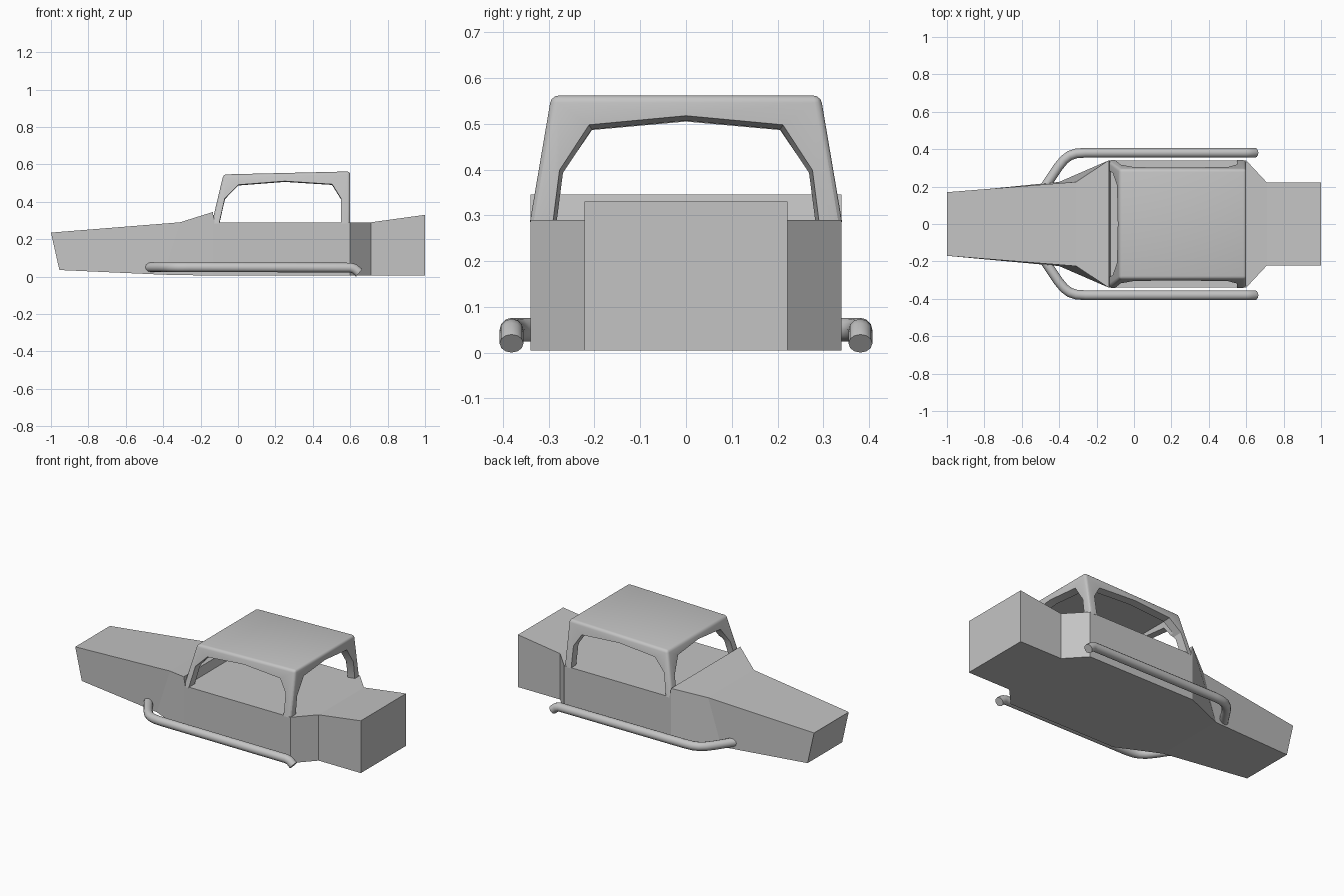
import bpy, bmesh

cube = bpy.data.objects.get("Cube")
if cube:
    bpy.data.objects.remove(cube)

GREY = (0.55, 0.55, 0.55, 1)
mat = bpy.data.materials.new("plain grey")
mat.use_nodes = True
mat.diffuse_color = GREY
mat.node_tree.nodes["Principled BSDF"].inputs["Base Color"].default_value = GREY


def add_object(name, data):
    ob = bpy.data.objects.new(name, data)
    bpy.context.collection.objects.link(ob)
    return ob


def loft(name, rings):
    """Closed solid through rings of equal point count."""
    bm = bmesh.new()
    loops = [[bm.verts.new(p) for p in ring] for ring in rings]
    n = len(loops[0])
    for a, b in zip(loops, loops[1:]):
        for i in range(n):
            j = (i + 1) % n
            bm.faces.new((a[i], a[j], b[j], b[i]))
    bm.faces.new(loops[0])
    bm.faces.new(loops[-1])
    bmesh.ops.recalc_face_normals(bm, faces=bm.faces)
    me = bpy.data.meshes.new(name)
    bm.to_mesh(me)
    bm.free()
    me.materials.append(mat)
    return add_object(name, me)


def baked(ob):
    """Replace an object by its evaluated mesh."""
    bpy.context.view_layer.update()
    me = bpy.data.meshes.new_from_object(
        ob.evaluated_get(bpy.context.evaluated_depsgraph_get()))
    name = ob.name
    bpy.data.objects.remove(ob)
    return add_object(name, me)


def smooth(ob, angle):
    bpy.ops.object.select_all(action='DESELECT')
    ob.select_set(True)
    bpy.context.view_layer.objects.active = ob
    bpy.ops.object.shade_smooth_by_angle(angle=angle)


def rect(x0, x1, w, z0, z1):
    return [(x0, -w, z0), (x0, w, z0), (x1, w, z1), (x1, -w, z1)]


# Body: nose, cowl, cabin tub and tail as one lofted hull
body = loft("body", [
    rect(-0.955, -1.0, 0.17, 0.035, 0.235),
    rect(-0.40, -0.31, 0.225, 0.01, 0.29),
    rect(-0.135, -0.135, 0.34, 0.005, 0.345),
    rect(-0.125, -0.125, 0.34, 0.005, 0.29),
    rect(0.60, 0.60, 0.34, 0.005, 0.29),
    rect(0.71, 0.71, 0.222, 0.005, 0.29),
    rect(1.0, 1.0, 0.222, 0.005, 0.33)])

# Shallow recessed panel on the nose
bm = bmesh.new()
bm.from_mesh(body.data)
nose = min(bm.faces, key=lambda f: f.calc_center_median().x)
bmesh.ops.inset_region(bm, faces=[nose], thickness=0.015, depth=-0.004)
bm.to_mesh(body.data)
bm.free()


# Cab: tapered block with rounded edges
def slab(x0, x1, w, z0, z1):
    return [(x0, -w, z0), (x1, -w, z1), (x1, w, z1), (x0, w, z0)]


cab = loft("cab_frame", [slab(-0.14, 0.60, 0.341, 0.285, 0.285),
                         slab(-0.078, 0.60, 0.294, 0.546, 0.562)])
bm = bmesh.new()
bm.from_mesh(cab.data)
edges = [e for e in bm.edges if max(v.co.z for v in e.verts) > 0.3]
bmesh.ops.bevel(bm, geom=edges, offset=0.016, segments=3, profile=0.5,
                affect='EDGES')
bm.to_mesh(cab.data)
bm.free()

# Cutters: cabin space, side windows, front and rear windows
cavity = loft("cavity_cutter", [slab(-0.095, 0.556, 0.30, 0.25, 0.25),
                                slab(-0.035, 0.556, 0.25, 0.52, 0.535)])
side_profile = [(-0.108, 0.25), (-0.098, 0.30), (-0.072, 0.42), (0.0, 0.495),
                (0.25, 0.515), (0.505, 0.498), (0.552, 0.42), (0.552, 0.25)]
half = [(0.297, 0.25), (0.278, 0.40), (0.213, 0.50)]
end_profile = half + [(0, 0.52)] + [(-y, z) for y, z in reversed(half)]


def shrink(profile, centre, s, t):
    return [(centre + (u - centre) * s, 0.25 + (z - 0.25) * t)
            for u, z in profile]


side_inner = shrink(side_profile, 0.23, 0.99, 0.965)
end_inner = shrink(end_profile, 0, 0.96, 0.94)
side_cut = loft("side_window_cutter", [
    [(x, d, z) for x, z in p] for d, p in (
        (-0.36, side_profile), (-0.25, side_inner),
        (0.25, side_inner), (0.36, side_profile))])
end_cut = loft("end_window_cutter", [
    [(d, y, z) for y, z in p] for d, p in (
        (-0.18, end_profile), (-0.03, end_inner),
        (0.545, end_inner), (0.61, end_profile))])

cutters = [cavity, side_cut, end_cut]
for c in cutters:
    c.hide_render = True
    mod = cab.modifiers.new(c.name, 'BOOLEAN')
    mod.operation = 'DIFFERENCE'
    mod.solver = 'EXACT'
    mod.object = c
cab = baked(cab)
for c in cutters:
    bpy.data.objects.remove(c)
smooth(cab, 0.5)

# Side bars: bent tubes, mirrored left and right
path = [(-0.475, 0.20, 0.05), (-0.405, 0.305, 0.05), (-0.375, 0.342, 0.05),
        (-0.345, 0.365, 0.05), (-0.31, 0.377, 0.05), (-0.26, 0.381, 0.05),
        (0.60, 0.381, 0.048), (0.622, 0.381, 0.042), (0.648, 0.381, 0.02)]
for side, name in ((1, "back_side_bar"), (-1, "front_side_bar")):
    cu = bpy.data.curves.new(name, 'CURVE')
    cu.dimensions = '3D'
    cu.bevel_depth = 0.026
    cu.bevel_resolution = 4
    cu.use_fill_caps = True
    sp = cu.splines.new('POLY')
    sp.points.add(len(path) - 1)
    for pt, (x, y, z) in zip(sp.points, path):
        pt.co = (x, y * side, z, 1)
    cu.materials.append(mat)
    smooth(baked(add_object(name, cu)), 0.7)
